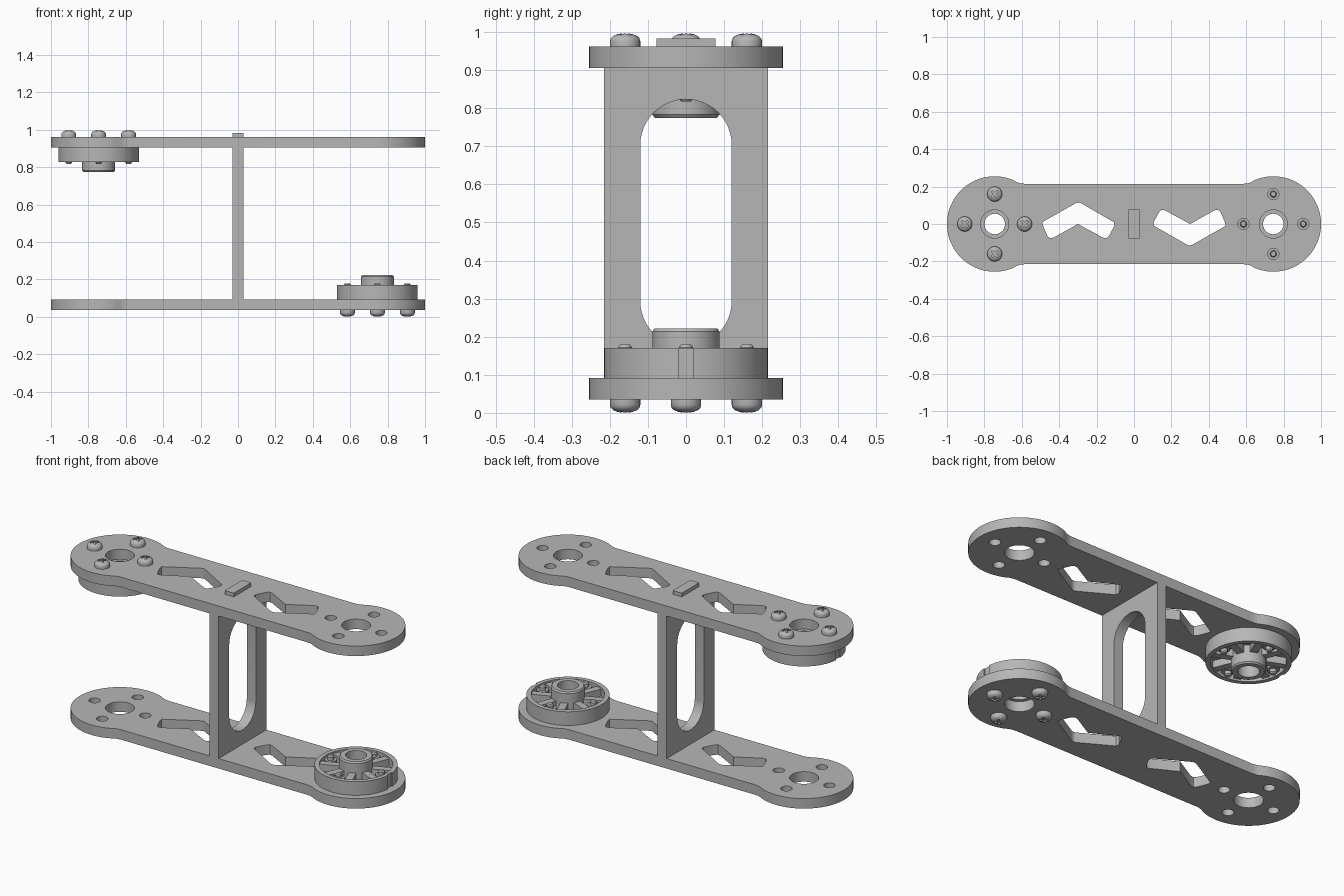
import bpy, bmesh
from math import pi, sin, cos, radians
from mathutils import Matrix, Vector

if "Cube" in bpy.data.objects:
    bpy.data.objects.remove(bpy.data.objects["Cube"])

HEIGHT = 0.997          # full height, upper end is the lower end turned over
THICK = 0.057           # plate thickness
PIVOT = 0.745           # x of the round plate ends
SCREW_RING = 0.16       # radius of the screw circle

grey = bpy.data.materials.new("plain_grey")
grey.use_nodes = True
colour = (0.47, 0.47, 0.47, 1)
grey.diffuse_color = colour
grey.node_tree.nodes["Principled BSDF"].inputs["Base Color"].default_value = colour


def add(name, mesh, matrix=None):
    ob = bpy.data.objects.new(name, mesh)
    bpy.context.scene.collection.objects.link(ob)
    if matrix is not None:
        ob.matrix_world = matrix
    return ob


def finish(mesh):
    bm = bmesh.new()
    bm.from_mesh(mesh)
    bmesh.ops.remove_doubles(bm, verts=bm.verts, dist=0.0002)
    bmesh.ops.recalc_face_normals(bm, faces=bm.faces)
    bm.to_mesh(mesh)
    bm.free()
    mesh.materials.clear()
    mesh.materials.append(grey)
    mesh.shade_smooth()
    mesh.set_sharp_from_angle(angle=radians(30))
    return mesh


def evaluated(ob):
    deps = bpy.context.evaluated_depsgraph_get()
    return bpy.data.meshes.new_from_object(ob.evaluated_get(deps))


def arc(cx, cy, r, start=0, end=360, steps=48):
    n = steps if end - start >= 360 else steps + 1
    angles = [radians(start + (end - start) * i / steps) for i in range(n)]
    return [(cx + r * cos(a), cy + r * sin(a)) for a in angles]


def sheet(name, loops, depth):
    """Extruded flat outline; later loops are holes."""
    curve = bpy.data.curves.new(name, "CURVE")
    curve.dimensions = "2D"
    curve.fill_mode = "BOTH"
    curve.extrude = depth / 2
    for loop in loops:
        spline = curve.splines.new("POLY")
        spline.points.add(len(loop) - 1)
        for p, (x, y) in zip(spline.points, loop):
            p.co = (x, y, 0, 1)
        spline.use_cyclic_u = True
    ob = add(name, curve)
    mesh = evaluated(ob)
    bpy.data.objects.remove(ob)
    mesh.name = name
    return finish(mesh)


def lathe(name, profile, closed, steps):
    bm = bmesh.new()
    verts = [bm.verts.new((r, 0, z)) for r, z in profile]
    pairs = list(zip(verts, verts[1:]))
    if closed:
        pairs.append((verts[-1], verts[0]))
    edges = [bm.edges.new(p) for p in pairs]
    bmesh.ops.spin(bm, geom=verts + edges, cent=(0, 0, 0), axis=(0, 0, 1),
                   angle=2 * pi, steps=steps)
    mesh = bpy.data.meshes.new(name)
    bm.to_mesh(mesh)
    bm.free()
    return finish(mesh)


def boxes(name, items):
    """Boxes given as (centre, size, turn about z)."""
    bm = bmesh.new()
    for centre, size, turn in items:
        m = (Matrix.Rotation(turn, 4, "Z") @ Matrix.Translation(centre)
             @ Matrix.Diagonal(Vector(size)).to_4x4())
        bmesh.ops.create_cube(bm, size=1, matrix=m)
    mesh = bpy.data.meshes.new(name)
    bm.to_mesh(mesh)
    bm.free()
    return finish(mesh)


def carve(mesh, cutters):
    """Cut each cutter mesh out of the mesh."""
    for cutter in cutters:
        ob, tool = add("carving", mesh), add("cutter", cutter)
        tool.hide_render = True
        mod = ob.modifiers.new("cut", "BOOLEAN")
        mod.operation, mod.object, mod.solver = "DIFFERENCE", tool, "EXACT"
        mesh = evaluated(ob)
        bpy.data.objects.remove(ob)
        bpy.data.objects.remove(tool)
    return finish(mesh)


# Plate: round ends, narrower middle, chevron windows and bolt holes
corner = (arc(PIVOT, 0, 0.255, 0, 112, 24)
          + [(0.625, 0.223), (0.605, 0.217), (0.585, 0.215)])
half = [(x, -y) for x, y in reversed(corner[1:])] + corner
outline = half + [(-x, -y) for x, y in half]
chevron = [(-0.49, 0.01), (-0.485, -0.012), (-0.462, -0.065), (-0.45, -0.076),
           (-0.43, -0.073), (-0.3, 0), (-0.165, -0.073), (-0.148, -0.076),
           (-0.135, -0.065), (-0.105, -0.01), (-0.108, 0.01), (-0.285, 0.112),
           (-0.297, 0.115), (-0.31, 0.112)]
loops = [outline, chevron, [(-x, -y) for x, y in chevron]]
for side in (-1, 1):
    loops.append(arc(side * PIVOT, 0, 0.075))
    for k in range(4):
        a = k * pi / 2
        loops.append(arc(side * PIVOT + SCREW_RING * cos(a), SCREW_RING * sin(a),
                         0.03, steps=20))
plate = sheet("plate", loops, THICK)
add("lower_plate", plate, Matrix.Translation((0, 0, 0.0635)))
add("upper_plate", plate, Matrix.Translation((0, 0, HEIGHT - 0.0635)))

# Upright web with a long rounded slot
web_top = 0.407
slot = arc(0.205, 0, 0.12, -90, 90, 24) + arc(-0.205, 0, 0.12, 90, 270, 24)
edge = [(s * web_top, t * 0.215) for s, t in ((-1, -1), (1, -1), (1, 1), (-1, 1))]
web = sheet("web", [edge, slot], THICK)
add("upright_web", web,
    Matrix.Translation((0, 0, HEIGHT / 2)) @ Matrix.Rotation(-pi / 2, 4, "Y"))
add("top_tab", boxes("tab", [((0, 0, 0.9625), (THICK, 0.156, 0.041), 0)]))

# Round horn: cup with a raised hollow hub and a notch in the rim
horn = lathe("horn", [(0.055, 0.092), (0.215, 0.092), (0.215, 0.17), (0.19, 0.17),
                      (0.19, 0.12), (0.088, 0.12), (0.088, 0.214), (0.082, 0.222),
                      (0.055, 0.222)], True, 64)
horn = carve(horn, [boxes("notch", [((0.215, 0, 0.13), (0.016, 0.04, 0.2), 0)])])

# Ribs and screw bosses inside the cup
ribs = boxes("ribs", [((0.142, 0, 0.139), (0.11, 0.04, 0.042), (k + 0.5) * pi / 4)
                      for k in range(8)])
boss = lathe("boss", [(0.0, 0.118), (0.032, 0.118), (0.032, 0.155), (0.0, 0.155)],
             False, 24)

# Dome headed screw with a cross recess
screw = lathe("screw", [(0, 0), (0.018, 0.002), (0.031, 0.007), (0.038, 0.014),
                        (0.04, 0.021), (0.04, 0.035), (0.018, 0.035),
                        (0.018, 0.172), (0.013, 0.179), (0, 0.179)], False, 28)
screw = carve(screw, [boxes("slot", [((0, 0, 0.004), (0.046, 0.011, 0.018), a)])
                      for a in (pi / 4, -pi / 4)])

# Lower assembly, then the same turned over at the other end
turned = Matrix.Translation((0, 0, HEIGHT)) @ Matrix.Rotation(pi, 4, "Y")
for level, flip in (("lower", Matrix.Identity(4)), ("upper", turned)):
    base = flip @ Matrix.Translation((PIVOT, 0, 0))
    add(level + "_horn", horn, base)
    add(level + "_horn_ribs", ribs, base)
    for k in range(4):
        spot = base @ Matrix.Rotation(k * pi / 2, 4, "Z") \
            @ Matrix.Translation((SCREW_RING, 0, 0))
        add(f"{level}_screw_{k + 1}", screw, spot)
        add(f"{level}_boss_{k + 1}", boss, spot)
